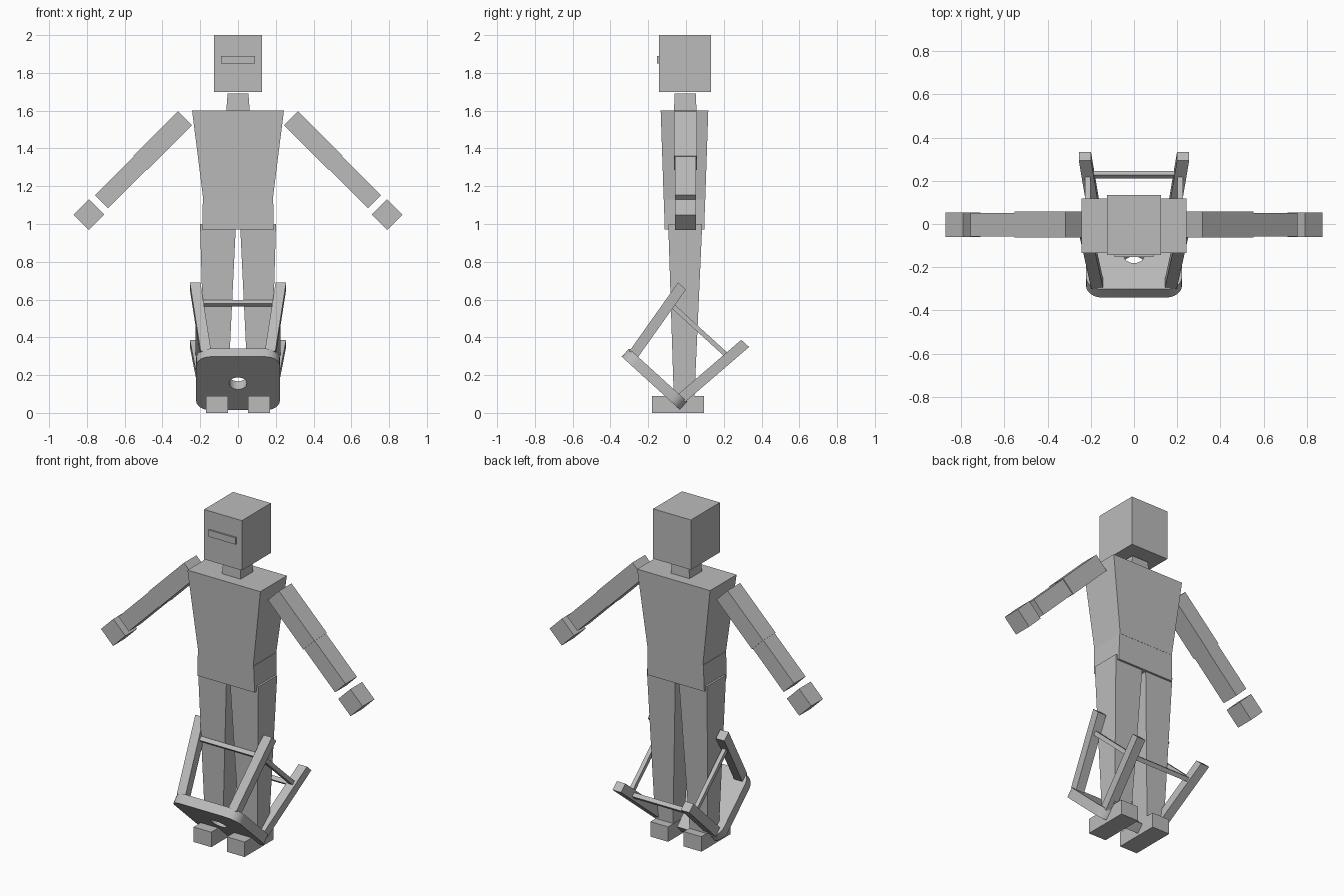
import bpy
import bmesh
from math import radians, sin, cos, pi
from mathutils import Matrix, Vector

if "Cube" in bpy.data.objects:
    bpy.data.objects.remove(bpy.data.objects["Cube"], do_unlink=True)

grey = bpy.data.materials.new("plain grey")
grey.use_nodes = True
tone = (0.5, 0.5, 0.5, 1)
grey.diffuse_color = tone
grey.node_tree.nodes["Principled BSDF"].inputs["Base Color"].default_value = tone


def finish(name, bm, matrix):
    bm.transform(matrix)
    bmesh.ops.recalc_face_normals(bm, faces=bm.faces)
    mesh = bpy.data.meshes.new(name)
    bm.to_mesh(mesh)
    bm.free()
    mesh.materials.append(grey)
    obj = bpy.data.objects.new(name, mesh)
    bpy.context.collection.objects.link(obj)
    return obj


def block(name, low, high, matrix=Matrix()):
    """Tapered or sheared block between two rectangles (cx, cy, z, half x, half y)."""
    bm = bmesh.new()
    rings = []
    for cx, cy, z, hx, hy in (low, high):
        rings.append([bm.verts.new((cx + a * hx, cy + b * hy, z))
                      for a, b in ((-1, -1), (1, -1), (1, 1), (-1, 1))])
    a, b = rings
    bm.faces.new(a)
    bm.faces.new(b)
    for i in range(4):
        j = (i + 1) % 4
        bm.faces.new((a[i], a[j], b[j], b[i]))
    return finish(name, bm, matrix)


# Head, neck, torso
block("head", (0, -0.005, 1.70, 0.126, 0.138), (0, -0.005, 2.0, 0.126, 0.138))
block("mouth_bar", (0, -0.145, 1.85, 0.09, 0.008), (0, -0.145, 1.89, 0.09, 0.008))
block("neck", (0, -0.004, 1.59, 0.063, 0.06), (0, -0.004, 1.69, 0.055, 0.056))
block("torso", (0, -0.008, 1.13, 0.184, 0.11), (0, -0.008, 1.60, 0.243, 0.126))
block("hips", (0, -0.008, 0.97, 0.19, 0.105), (0, -0.008, 1.13, 0.186, 0.109))

# Limbs, mirrored left and right
for side, s in (("left", 1), ("right", -1)):
    flip = Matrix.Diagonal((s, 1, 1, 1))
    block(side + "_leg", (0.115, -0.01, 0.09, 0.06, 0.055),
          (0.106, -0.004, 1.0, 0.095, 0.09), flip)
    block(side + "_foot", (0.111, -0.042, 0, 0.059, 0.138),
          (0.111, -0.042, 0.09, 0.059, 0.138), flip)
    arm = flip @ Matrix.Translation((0.28, 0, 1.56)) @ Matrix.Rotation(radians(135), 4, "Y")
    block(side + "_upper_arm", (0, -0.003, 0, 0.052, 0.06),
          (0, -0.003, 0.334, 0.052, 0.06), arm)
    block(side + "_forearm", (0, -0.003, 0.334, 0.049, 0.055),
          (0, -0.003, 0.625, 0.049, 0.055), arm)
    block(side + "_hand", (0, -0.003, 0.664, 0.057, 0.056),
          (0, -0.003, 0.78, 0.057, 0.056), arm)

# Tipped stool: local z runs from the seat toward the leg ends
stool = Matrix.Translation((0, -0.185, 0.156)) @ Matrix.Rotation(radians(-42.3), 4, "X")

# Rounded seat with a round hand hole
HX, HY, R, THICK, HOLE = 0.222, 0.21, 0.075, 0.058, 0.047
outline = []
for k, (a, b) in enumerate(((1, 1), (-1, 1), (-1, -1), (1, -1))):
    for i in range(7):
        t = (k + i / 6) * pi / 2
        outline.append((a * (HX - R) + R * cos(t), b * (HY - R) + R * sin(t)))
hole = [(HOLE * cos(i * pi / 12), HOLE * sin(i * pi / 12)) for i in range(24)]
bm = bmesh.new()
edges = []
for loop in (outline, hole):
    vs = [bm.verts.new((x, y, 0)) for x, y in loop]
    edges += [bm.edges.new((vs[i - 1], vs[i])) for i in range(len(vs))]
bmesh.ops.triangle_fill(bm, use_beauty=True, use_dissolve=False, edges=edges)
grown = bmesh.ops.extrude_face_region(bm, geom=bm.faces[:], use_keep_orig=True)
bmesh.ops.translate(bm, vec=Vector((0, 0, THICK)),
                    verts=[g for g in grown["geom"] if isinstance(g, bmesh.types.BMVert)])
seat = finish("stool_seat", bm, stool)
bpy.ops.object.select_all(action="DESELECT")
seat.select_set(True)
bpy.context.view_layer.objects.active = seat
bpy.ops.object.shade_smooth_by_angle(angle=radians(35))

# Splayed stool legs
W = 0.028
for xs, xn in ((1, "left"), (-1, "right")):
    for ys, yn in ((-1, "front"), (1, "back")):
        block(f"stool_{yn}_{xn}_leg", (xs * 0.17, ys * 0.172, 0.05, W, W),
              (xs * 0.227, ys * 0.226, 0.492, W, W), stool)

# Rails between the stool legs
RAIL, Z, T = 0.213, 0.38, 0.0125
for s, cross, long in ((-1, "front", "right"), (1, "back", "left")):
    block(f"stool_{cross}_rail", (0, s * RAIL, Z - T, RAIL, T),
          (0, s * RAIL, Z + T, RAIL, T), stool)
    block(f"stool_{long}_rail", (s * RAIL, 0, Z - T, T, RAIL),
          (s * RAIL, 0, Z + T, T, RAIL), stool)
